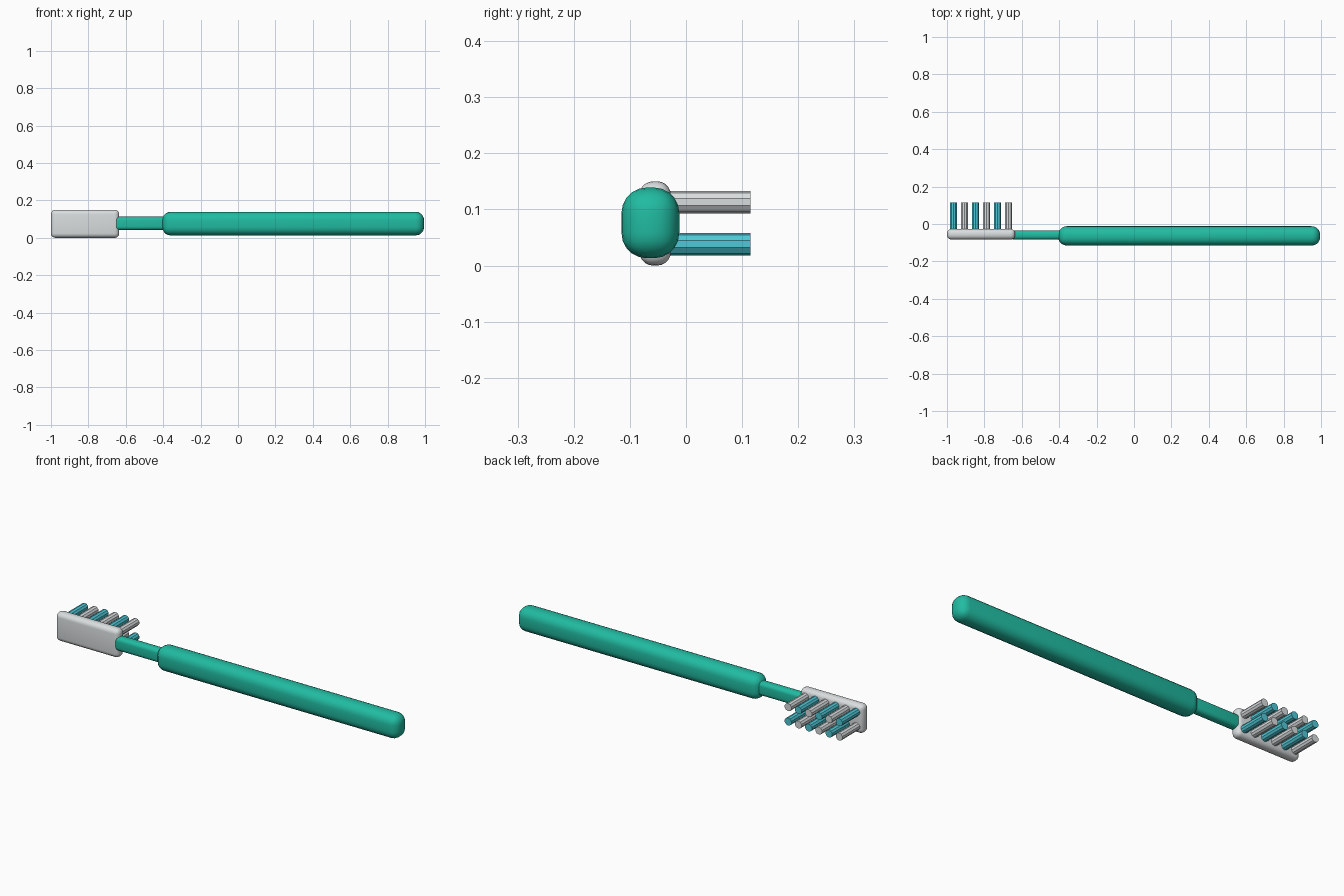
import bpy
import math

cube = bpy.data.objects.get("Cube")
if cube:
    bpy.data.objects.remove(cube, do_unlink=True)


def make_material(name, rgb):
    mat = bpy.data.materials.new(name)
    mat.use_nodes = True
    mat.diffuse_color = (*rgb, 1)
    mat.node_tree.nodes["Principled BSDF"].inputs["Base Color"].default_value = (*rgb, 1)
    return mat


green = make_material("sea_green", (0.015, 0.50, 0.36))
white = make_material("off_white", (0.70, 0.73, 0.74))
cyan = make_material("cyan", (0.08, 0.58, 0.68))


def rounded_bar(name, low, high, radius, mat):
    """Box between two corners with rounded edges."""
    center = [(a + b) / 2 for a, b in zip(low, high)]
    bpy.ops.mesh.primitive_cube_add(size=1, location=center)
    obj = bpy.context.object
    obj.name = name
    obj.scale = [b - a for a, b in zip(low, high)]
    bpy.ops.object.transform_apply(location=False, rotation=False, scale=True)
    bevel = obj.modifiers.new("round_edges", "BEVEL")
    bevel.width = radius
    bevel.segments = 5
    obj.data.materials.append(mat)
    bpy.ops.object.modifier_apply(modifier=bevel.name)
    bpy.ops.object.shade_smooth_by_angle(angle=math.radians(35))
    return obj


# Grip, slim neck and head plate
rounded_bar("handle", (-0.405, -0.115, 0.013), (0.995, -0.012, 0.139), 0.045, green)
rounded_bar("neck", (-0.66, -0.084, 0.041), (-0.37, -0.034, 0.113), 0.02, green)
rounded_bar("head", (-1.0, -0.083, 0.0), (-0.635, -0.027, 0.15), 0.024, white)

# Two rows of faceted bristle tufts in alternating colours
root, tip = -0.05, 0.115
for row, z in enumerate((0.038, 0.113)):
    for col in range(6):
        bpy.ops.mesh.primitive_cylinder_add(
            vertices=10, radius=0.02, depth=tip - root,
            location=(-0.965 + col * 0.059, (root + tip) / 2, z),
            rotation=(math.pi / 2, 0, 0))
        tuft = bpy.context.object
        tuft.name = f"bristle_{row}_{col}"
        tuft.data.materials.append(cyan if (row + col) % 2 else white)
